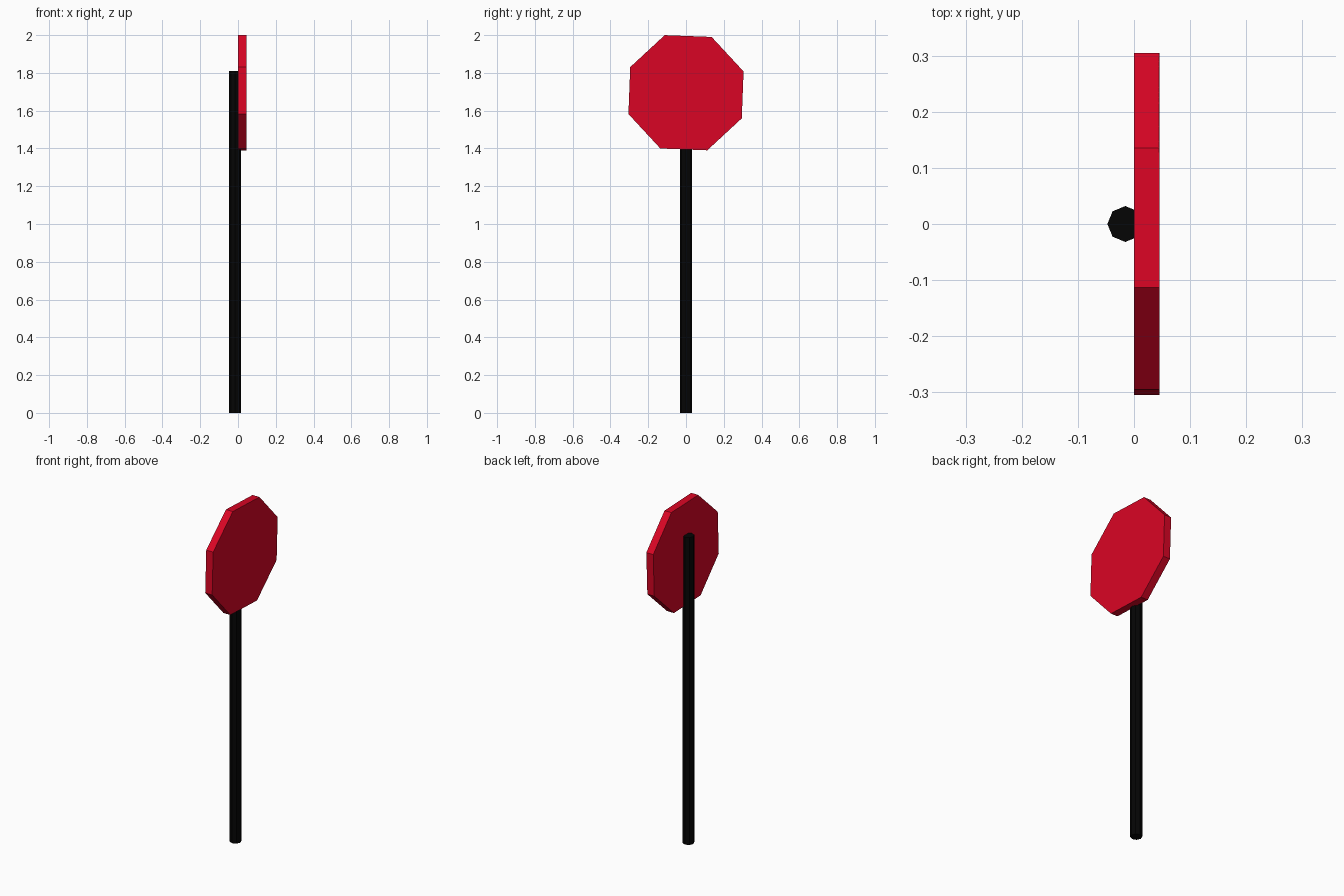
import bpy
from math import radians

if "Cube" in bpy.data.objects:
    bpy.data.objects.remove(bpy.data.objects["Cube"])


def material(name, color):
    mat = bpy.data.materials.new(name)
    mat.diffuse_color = (*color, 1.0)
    mat.use_nodes = True
    mat.node_tree.nodes["Principled BSDF"].inputs["Base Color"].default_value = mat.diffuse_color
    return mat


def octagonal_prism(name, radius, depth, location, rotation, mat):
    bpy.ops.mesh.primitive_cylinder_add(vertices=8, radius=radius, depth=depth)
    obj = bpy.context.object
    obj.name = name
    obj.location = location
    obj.rotation_mode = 'ZYX'  # x turn is applied last, in world space
    obj.rotation_euler = rotation
    obj.data.materials.append(mat)
    return obj


red = material("sign_red", (0.7, 0.0015, 0.018))
black = material("post_black", (0.0015, 0.0015, 0.0015))

# Post: slim eight-sided pole, slightly sunk into the back of the plate
octagonal_prism("post", 0.032, 1.81, (-0.0155, 0, 0.905), (0, 0, 0), black)

# Sign plate: octagon facing +x, turned slightly about its own axis
octagonal_prism("sign_plate", 0.325, 0.045, (0.0225, 0, 1.695),
                (radians(20.3), radians(90), 0), red)
bpy.context.view_layer.update()
